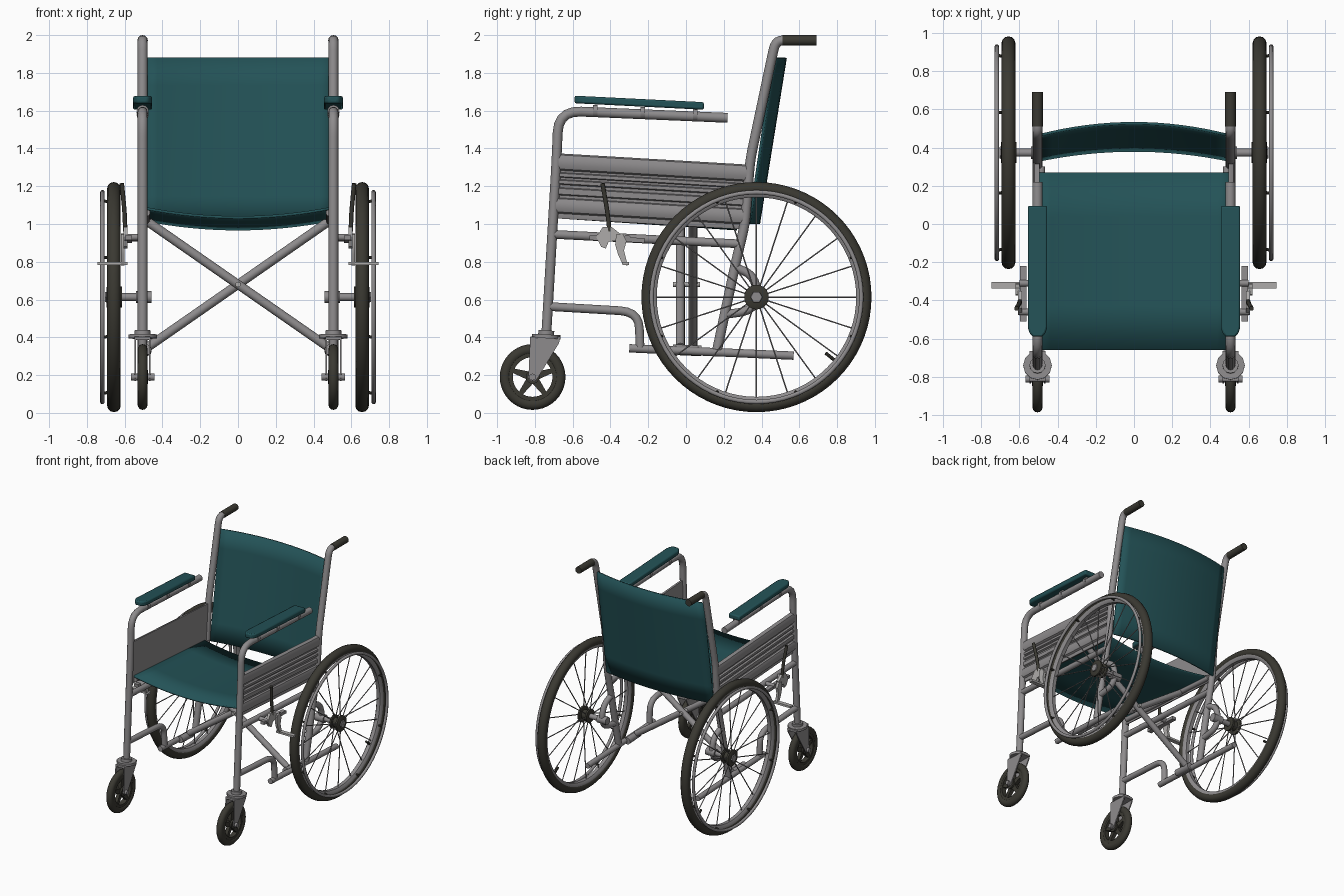
import bpy, bmesh, math
from mathutils import Vector

if "Cube" in bpy.data.objects:
    bpy.data.objects.remove(bpy.data.objects["Cube"])


def material(name, col):
    m = bpy.data.materials.new(name)
    m.diffuse_color = (*col, 1)
    m.use_nodes = True
    m.node_tree.nodes["Principled BSDF"].inputs["Base Color"].default_value = m.diffuse_color
    return m


STEEL = material("grey steel", (0.27, 0.26, 0.265))
BRIGHT = material("bright steel", (0.42, 0.41, 0.40))
TEAL = material("teal vinyl", (0.017, 0.085, 0.095))
RUBBER = material("dark rubber", (0.043, 0.041, 0.032))
X = 0.505          # side frame plane
WY, WZ, WX = 0.373, 0.613, 0.657   # rear wheel centre
CY, CZ = -0.812, 0.19              # caster centre


def finish(ob, mat, mirror, angle=40):
    if not ob.data.materials:
        ob.data.materials.append(mat)
    bpy.ops.object.select_all(action='DESELECT')
    ob.select_set(True)
    bpy.context.view_layer.objects.active = ob
    if ob.type == 'CURVE':
        bpy.ops.object.convert(target='MESH')
        ob = bpy.context.object
    bpy.ops.object.shade_smooth_by_angle(angle=math.radians(angle))
    if mirror:
        ob.modifiers.new("mirror", 'MIRROR').use_mirror_merge = False
    return ob


def from_bmesh(name, bm, mat, mirror=True, angle=40):
    bmesh.ops.recalc_face_normals(bm, faces=bm.faces)
    me = bpy.data.meshes.new(name)
    bm.to_mesh(me)
    bm.free()
    ob = bpy.data.objects.new(name, me)
    bpy.context.collection.objects.link(ob)
    return finish(ob, mat, mirror, angle)


def rounded(pts, d):
    """Replace inner corners by short curved bends."""
    pts = [Vector(p) for p in pts]
    out = [pts[0]]
    for a, b, c in zip(pts, pts[1:], pts[2:]):
        p = b + (a - b).normalized() * min(d, (a - b).length * 0.45)
        q = b + (c - b).normalized() * min(d, (c - b).length * 0.45)
        for i in range(6):
            t = i / 5
            out.append(p * (1 - t) ** 2 + b * 2 * t * (1 - t) + q * t * t)
    return out + [pts[-1]]


def tube(name, paths, r, mat=STEEL, mirror=True, bend=0.06, res=4):
    cu = bpy.data.curves.new(name, 'CURVE')
    cu.dimensions = '3D'
    cu.bevel_depth, cu.bevel_resolution, cu.use_fill_caps = r, res, True
    for path in paths:
        pts = rounded(path, bend)
        sp = cu.splines.new('POLY')
        sp.points.add(len(pts) - 1)
        for p, co in zip(sp.points, pts):
            p.co = (*co, 1)
    ob = bpy.data.objects.new(name, cu)
    bpy.context.collection.objects.link(ob)
    return finish(ob, mat, mirror)


def side(x, *yz):
    return [(x, y, z) for y, z in yz]


def lathe(name, prof, cy, cz, mat, n=48):
    """Revolve a closed (x, radius) outline about an axle along x."""
    bm = bmesh.new()
    rings = [[bm.verts.new((x, cy + r * math.cos(2 * math.pi * i / n), cz + r * math.sin(2 * math.pi * i / n)))
              for x, r in prof] for i in range(n)]
    m = len(prof)
    for i in range(n):
        a, b = rings[i], rings[(i + 1) % n]
        for j in range(m):
            bm.faces.new((a[j], a[(j + 1) % m], b[(j + 1) % m], b[j]))
    return from_bmesh(name, bm, mat)


def circle(x, R, rx, rr, n=12):
    return [(x + rx * math.cos(2 * math.pi * i / n), R + rr * math.sin(2 * math.pi * i / n)) for i in range(n)]


def prism(name, polys, vec, mat=STEEL, bevel=0.0):
    """Extrude flat outlines along a vector."""
    bm = bmesh.new()
    for poly in polys:
        f = bm.faces.new([bm.verts.new(p) for p in poly])
        g = bmesh.ops.extrude_face_region(bm, geom=[f])
        bmesh.ops.translate(bm, vec=Vector(vec), verts=[v for v in g['geom'] if isinstance(v, bmesh.types.BMVert)])
    ob = from_bmesh(name, bm, mat, angle=35)
    if bevel:
        b = ob.modifiers.new("bevel", 'BEVEL')
        b.width, b.segments = bevel, 2
    return ob


def sheet(name, fn, nu, nv, thick):
    """Thin cloth sheet from a function of (u, v) in 0..1."""
    bm = bmesh.new()
    g = [[bm.verts.new(fn(i / nu, j / nv)) for j in range(nv + 1)] for i in range(nu + 1)]
    for i in range(nu):
        for j in range(nv):
            bm.faces.new((g[i][j], g[i + 1][j], g[i + 1][j + 1], g[i][j + 1]))
    ob = from_bmesh(name, bm, TEAL, False)
    s = ob.modifiers.new("thickness", 'SOLIDIFY')
    s.thickness, s.offset = thick, 0


# Seat and backrest slings
sheet("seat", lambda u, v: (-0.5 + u, -0.66 + 0.93 * v,
      1.085 - 0.062 * v - 0.05 * (1 - (2 * u - 1) ** 2)), 16, 4, 0.014)
sheet("backrest", lambda u, v: (-0.49 + 0.98 * u,
      0.335 + 0.13 * v + (0.05 + 0.012 * v) * (1 - (2 * u - 1) ** 2), 1.0 + 0.88 * v), 16, 6, 0.014)

# Side frame tubes
tube("back_post", [side(X, (0.56, 1.972), (0.475, 1.972), (0.452, 1.87), (0.34, 1.34),
                        (0.312, 1.0), (0.26, 0.78), (0.165, 0.335))], 0.026)
tube("push_grip", [side(X, (0.51, 1.972), (0.69, 1.972))], 0.028, RUBBER)
tube("front_leg_and_arm", [side(X, (-0.74, 0.41), (-0.685, 1.34), (-0.675, 1.6), (0.22, 1.562))], 0.026, bend=0.12)
tube("seat_rail", [side(0.485, (-0.66, 1.06), (0.3, 1.0))], 0.02)
tube("middle_rail", [side(X, (-0.7, 0.945), (0.28, 0.895))], 0.023)
tube("lower_rail", [side(X, (-0.3, 0.342), (0.57, 0.303))], 0.022)
tube("front_stay", [side(X, (-0.725, 0.563), (-0.25, 0.535), (-0.243, 0.34))], 0.023, bend=0.1)
tube("axle_loop", [side(X, (0.25, 0.775), (0.355, 0.73), (0.385, 0.615), (0.34, 0.54), (0.2, 0.52))], 0.023)

# Crossed folding braces with pivot bolt
for k, (s, y) in enumerate(((1, -0.03), (-1, 0.037))):
    tube(f"cross_brace_{k + 1}", [[(-0.475 * s, y, 1.01), (0.475 * s, y, 0.35)]], 0.024, mirror=False)
tube("brace_bolt", [[(0, -0.068, 0.68), (0, 0.075, 0.68)]], 0.014, BRIGHT, mirror=False)
tube("brace_foot", [side(0.485, (-0.07, 0.335), (0.08, 0.328))], 0.028)

# Ribbed side panel: (outer x, drop from the top edge)
ribs = [(0.503, 0), (0.52, 0.008), (0.528, 0.03), (0.528, 0.06), (0.52, 0.082), (0.506, 0.09), (0.506, 0.1),
        (0.52, 0.105), (0.52, 0.122), (0.506, 0.127), (0.506, 0.137), (0.52, 0.142), (0.52, 0.159),
        (0.506, 0.165), (0.506, 0.18), (0.52, 0.185), (0.52, 0.215), (0.506, 0.221), (0.506, 0.235),
        (0.52, 0.24), (0.528, 0.26), (0.528, 0.29), (0.52, 0.31), (0.506, 0.318), (0.506, 0.335), (0.503, 0.345)]
outline = [(x, -0.695, 1.375 - d) for x, d in ribs] + [(0.494, -0.695, 1.03), (0.494, -0.695, 1.375)]
prism("side_panel", [outline], (0, 1.015, -0.06))

# Armrest pad with rounded front, and its clips
pad = [(0.051, 0.095), (-0.051, 0.095), (-0.051, -0.54), (-0.042, -0.57), (-0.025, -0.59),
       (0.025, -0.59), (0.042, -0.57), (0.051, -0.54)]
prism("armrest_pad", [[(X + x, y, 1.605 - 0.05 * (y - 0.095)) for x, y in pad]], (0, 0, 0.04), TEAL, 0.01)
tube("armrest_clip", [side(X, (y - 0.012, z), (y + 0.012, z)) for y, z in
                      ((-0.48, 1.598), (-0.23, 1.588), (0.05, 1.577))], 0.032)

# Rear wheel: tyre, rim, hub, spokes
lathe("rear_tyre", circle(WX, 0.575, 0.036, 0.034), WY, WZ, RUBBER, 72)
lathe("rear_rim", [(WX - 0.028, 0.562), (WX - 0.028, 0.545), (WX - 0.015, 0.528), (WX + 0.015, 0.528),
                   (WX + 0.028, 0.545), (WX + 0.028, 0.562)], WY, WZ, STEEL, 72)
lathe("hand_rim", circle(0.718, 0.555, 0.012, 0.012, 10), WY, WZ, STEEL, 72)
lathe("rear_hub", [(0.615, 0.01), (0.615, 0.055), (0.63, 0.055), (0.633, 0.038), (0.672, 0.038), (0.675, 0.065),
                   (0.69, 0.065), (0.697, 0.05), (0.697, 0.01)], WY, WZ, RUBBER, 32)
lathe("hub_cap", [(0.69, 0.001), (0.69, 0.034), (0.705, 0.03), (0.705, 0.001)], WY, WZ, STEEL, 6)


def polar(x, r, a):
    return (x, WY + r * math.cos(a), WZ + r * math.sin(a))


N = 20
tube("wheel_spokes", [[polar(WX + (0.022 if i % 2 else -0.03), 0.04, 2 * math.pi * i / N),
                       polar(WX, 0.535, 2 * math.pi * i / N)] for i in range(N)], 0.004, STEEL, res=1)
tube("hand_rim_peg", [[polar(0.67, 0.542, a), polar(0.718, 0.553, a)]
                      for a in (math.pi * (i + 0.5) / 4 for i in range(8))], 0.008, RUBBER, res=2)
tube("tyre_valve", [[polar(WX, 0.54, -0.68), polar(WX, 0.47, -0.68)]], 0.009, RUBBER, res=2)
tube("rear_axle", [[(0.46, WY, WZ), (0.69, WY, WZ)]], 0.021)
tube("axle_sleeve", [[(0.457, WY, WZ), (0.54, WY, WZ)]], 0.032)

# Front caster: tyre, rim, five spokes, hub
lathe("caster_tyre", circle(X, 0.145, 0.027, 0.029), CY, CZ, RUBBER, 40)
lathe("caster_rim", [(X - 0.02, 0.135), (X - 0.02, 0.105), (X + 0.02, 0.105), (X + 0.02, 0.135)], CY, CZ, RUBBER, 40)
lathe("caster_hub", [(X - 0.028, 0.005), (X - 0.028, 0.036), (X + 0.028, 0.036), (X + 0.028, 0.005)],
      CY, CZ, RUBBER, 24)
spokes = []
for i in range(5):
    a = math.pi / 2 + 2 * math.pi * i / 5
    c, s = math.cos(a), math.sin(a)
    spokes.append([(X - 0.014, CY + r * c - w * s, CZ + r * s + w * c)
                   for r, w in ((0.02, -0.022), (0.11, -0.012), (0.11, 0.012), (0.02, 0.022))])
prism("caster_spokes", spokes, (0.028, 0, 0), RUBBER)

# Caster fork, collar and axle
plate = [(-0.825, 0.4), (-0.665, 0.4), (-0.672, 0.37), (-0.785, 0.185), (-0.8, 0.168), (-0.822, 0.168),
         (-0.836, 0.185), (-0.832, 0.23)]
prism("fork_plates", [side(X + dx, *plate) for dx in (-0.043, 0.034)], (0.009, 0, 0))
prism("fork_crown", [side(X - 0.043, (-0.825, 0.385), (-0.665, 0.385), (-0.665, 0.405), (-0.825, 0.405))],
      (0.086, 0, 0), STEEL, 0.004)
tube("caster_collar", [side(X, (-0.741, 0.395), (-0.74, 0.415))], 0.075)
tube("caster_bearing", [side(X, (-0.741, 0.41), (-0.739, 0.437))], 0.042)
tube("caster_axle", [[(X - 0.062, CY, CZ), (X + 0.062, CY, CZ)]], 0.018)

# Parking brake: mount, bracket, lever, shoe
prism("brake_mount", [side(0.562, (-0.51, 0.915), (-0.22, 0.9), (-0.22, 0.925), (-0.51, 0.94))], (0.035, 0, 0))
tube("brake_clamp", [[(X, y, z), (0.6, y, z)] for y, z in ((-0.46, 0.93), (-0.31, 0.925))], 0.018)
prism("brake_bracket", [side(0.585, (-0.475, 0.93), (-0.44, 0.985), (-0.395, 0.985), (-0.35, 0.95), (-0.36, 0.915),
                             (-0.41, 0.905), (-0.425, 0.87), (-0.45, 0.88))], (0.022, 0, 0), BRIGHT)
prism("brake_shoe", [side(0.6, (-0.37, 0.945), (-0.335, 0.95), (-0.315, 0.91), (-0.328, 0.86), (-0.308, 0.78),
                          (-0.335, 0.785), (-0.36, 0.84), (-0.375, 0.89))], (0.02, 0, 0), BRIGHT)
prism("brake_bar", [side(0.585, (-0.337, 0.782), (-0.303, 0.782), (-0.303, 0.798), (-0.337, 0.798))],
      (0.16, 0, 0), BRIGHT)
tube("brake_lever", [[(0.597, -0.405, 0.96), (0.6, -0.415, 1.06), (0.615, -0.442, 1.215)]], 0.012, RUBBER)
